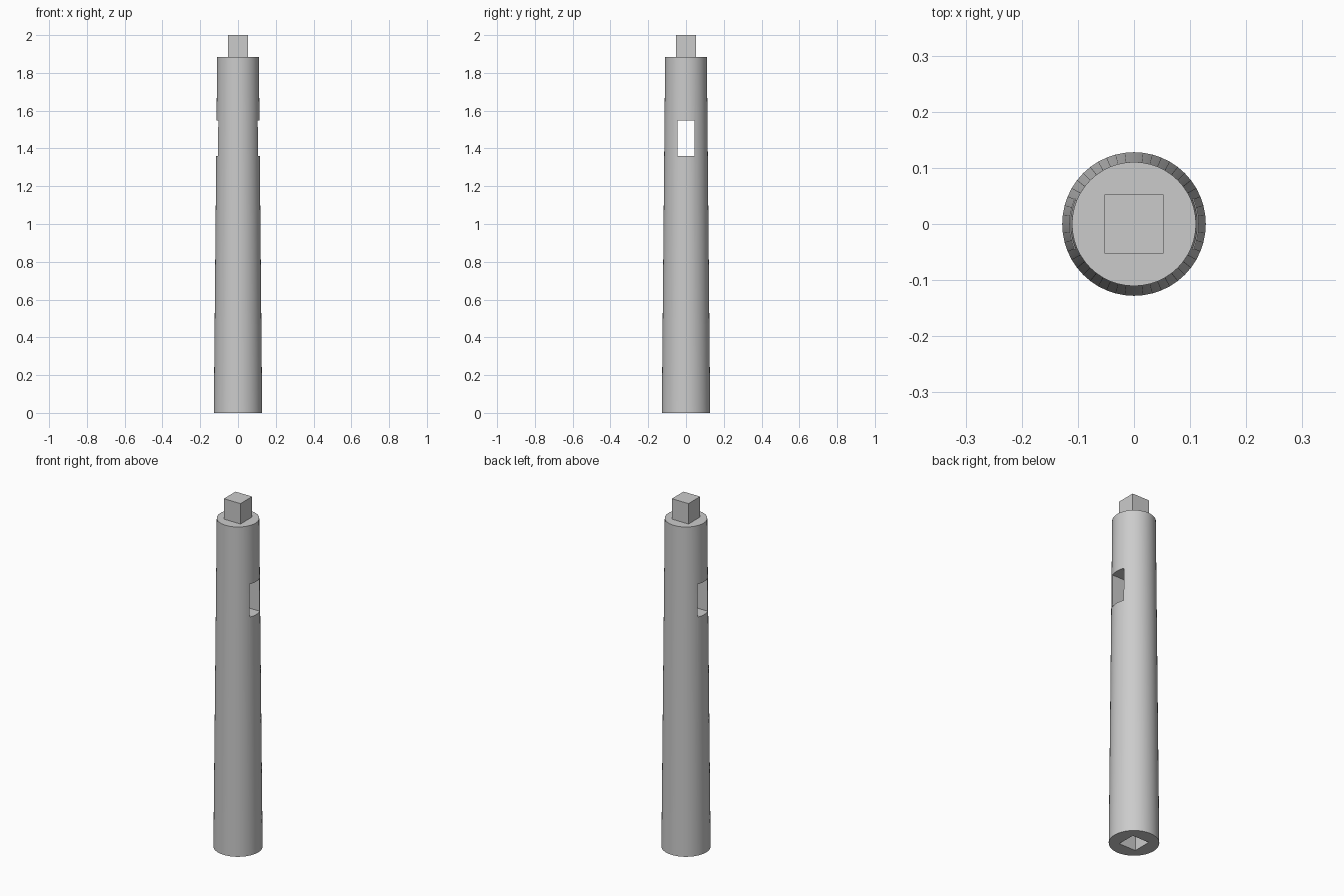
import bpy

cube = bpy.data.objects.get("Cube")
if cube:
    bpy.data.objects.remove(cube, do_unlink=True)

BODY_TOP = 1.883
SQUARE = 0.106      # width of the drive peg and matching socket
PEG = 2 - BODY_TOP  # peg height and socket depth

steel = bpy.data.materials.new("grey_steel")
steel.use_nodes = True
colour = (0.6, 0.6, 0.6, 1)
steel.diffuse_color = colour
steel.node_tree.nodes["Principled BSDF"].inputs["Base Color"].default_value = colour


def box(name, size, z_low, z_high):
    """Box centred on the axis, between two heights."""
    bpy.ops.mesh.primitive_cube_add(size=1, location=(0, 0, (z_low + z_high) / 2))
    ob = bpy.context.object
    ob.name = name
    ob.scale = (size[0], size[1], z_high - z_low)
    bpy.ops.object.transform_apply(location=False, rotation=False, scale=True)
    ob.data.materials.append(steel)
    return ob


# Tapered shaft
bpy.ops.mesh.primitive_cone_add(vertices=48, radius1=0.128, radius2=0.1105,
                                depth=BODY_TOP, location=(0, 0, BODY_TOP / 2))
shaft = bpy.context.object
shaft.name = "tapered_shaft"
shaft.data.materials.append(steel)

# Side-to-side slot and square socket in the base
cutters = [box("slot_cutter", (0.4, 0.09), 1.36, 1.548),
           box("socket_cutter", (SQUARE, SQUARE), -0.05, PEG)]
for cutter in cutters:
    cutter.hide_render = True
    cutter.hide_set(True)
    cutter.display_type = 'WIRE'
    cut = shaft.modifiers.new(cutter.name, 'BOOLEAN')
    cut.operation = 'DIFFERENCE'
    cut.solver = 'EXACT'
    cut.object = cutter

# Apply the cuts, then remove the helpers
bpy.ops.object.select_all(action='DESELECT')
shaft.select_set(True)
bpy.context.view_layer.objects.active = shaft
for cutter in cutters:
    bpy.ops.object.modifier_apply(modifier=cutter.name)
    bpy.data.objects.remove(cutter, do_unlink=True)
bpy.ops.object.shade_smooth_by_angle(angle=0.5)

# Square drive peg on top
box("square_peg", (SQUARE, SQUARE), BODY_TOP, 2)
